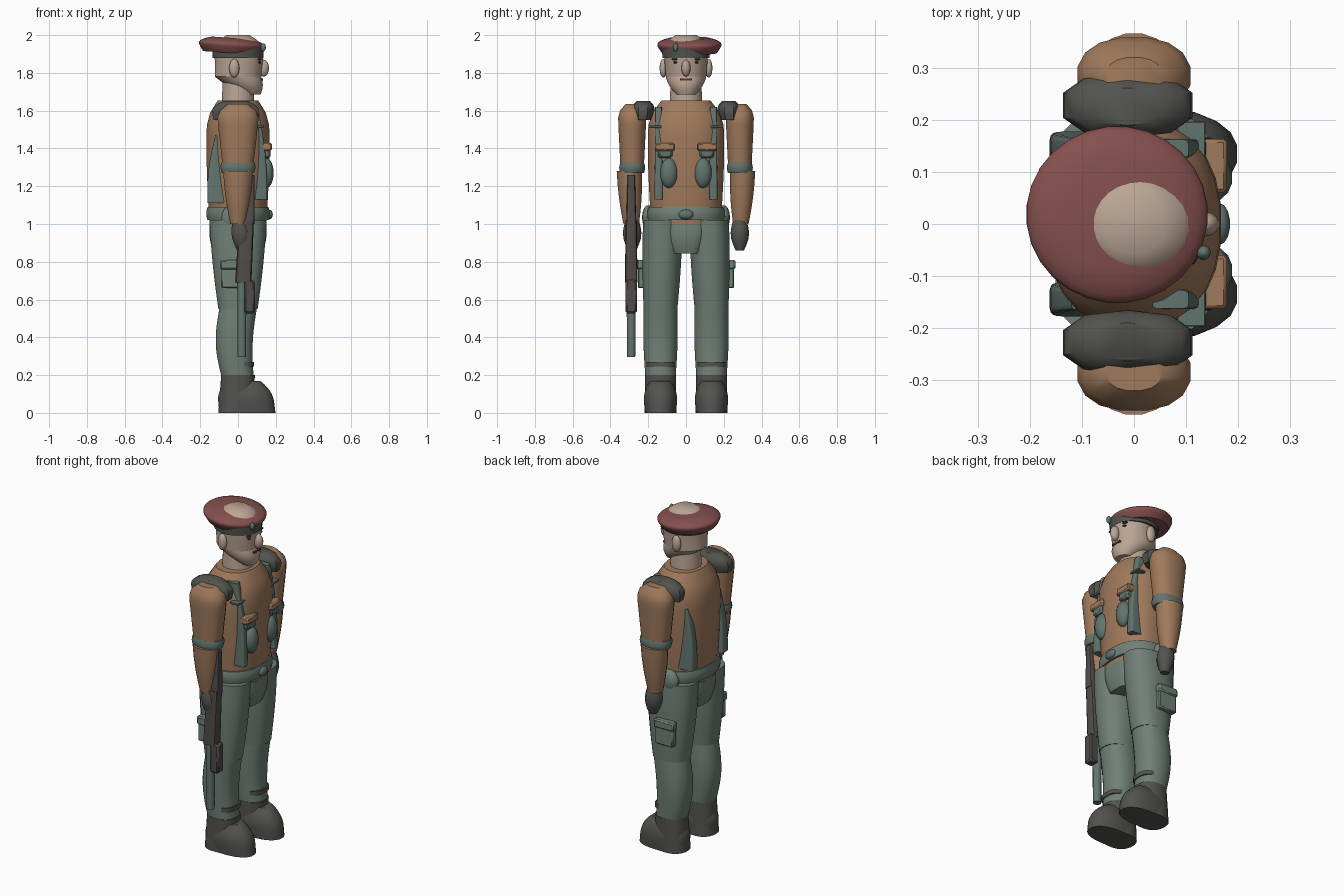
import bpy, bmesh, math
from mathutils import Matrix, Vector

default_cube = bpy.data.objects.get("Cube")
if default_cube:
    bpy.data.objects.remove(default_cube, do_unlink=True)


def to_linear(channel):
    value = channel / 255
    return ((value + 0.055) / 1.055) ** 2.4


def material(name, red, green, blue):
    colour = [to_linear(red), to_linear(green), to_linear(blue), 1]
    mat = bpy.data.materials.new(name)
    mat.use_nodes = True
    mat.diffuse_color = colour
    mat.node_tree.nodes["Principled BSDF"].inputs["Base Color"].default_value = colour
    return mat


SKIN = material("skin", 186, 165, 148)
BROWN = material("brown cloth", 160, 122, 92)
GREEN = material("green cloth", 112, 128, 118)
WEBBING = material("webbing green", 98, 116, 110)
WINE = material("wine felt", 132, 80, 78)
LEATHER = material("dark leather", 82, 82, 78)
METAL = material("gun metal", 80, 76, 74)
LIP = material("dark red", 105, 50, 48)
BLACK = material("near black", 45, 42, 40)


def finish(name, mat, bm, paired):
    """Make the object, shade it, and mirror it across the body if it is one of a pair."""
    bmesh.ops.recalc_face_normals(bm, faces=bm.faces)
    mesh = bpy.data.meshes.new(name)
    bm.to_mesh(mesh)
    bm.free()
    mesh.materials.append(mat)
    part = bpy.data.objects.new(name, mesh)
    bpy.context.collection.objects.link(part)
    bpy.ops.object.select_all(action="DESELECT")
    bpy.context.view_layer.objects.active = part
    part.select_set(True)
    bpy.ops.object.shade_smooth_by_angle(angle=math.radians(40))
    if paired:
        mirror = part.modifiers.new("mirror", "MIRROR")
        mirror.use_axis = (False, True, False)
        mirror.use_mirror_merge = False
    return part


def signed_power(value, exponent):
    return math.copysign(abs(value) ** exponent, value)


def tapered(name, mat, low, high, size_low, size_high, swell=0, bow=0,
            dome=0, crown=1, power=2, sides=20, steps=10, paired=False):
    """Upright form between two points. Swell fattens and bow shifts its middle;
    dome is the share of the height that rounds in to the crown fraction."""
    bm = bmesh.new()
    rings = []
    for step in range(steps + 1):
        t = step / steps
        arch = math.sin(math.pi * t)
        centre = Vector(low).lerp(Vector(high), t) + Vector((bow * arch, 0, 0))
        size = Vector(size_low).lerp(Vector(size_high), t) + Vector((swell, swell)) * arch
        if t > 1 - dome:
            into_dome = (t - 1 + dome) / dome
            size *= math.sqrt(1 - (1 - crown ** 2) * into_dome ** 2)
        ring = []
        for side in range(sides):
            angle = math.tau * (side + 0.5) / sides
            across = size.x * signed_power(math.cos(angle), 2 / power)
            along = size.y * signed_power(math.sin(angle), 2 / power)
            ring.append(bm.verts.new(centre + Vector((across, along, 0))))
        rings.append(ring)
    for below, above in zip(rings, rings[1:]):
        for side in range(sides):
            after = (side + 1) % sides
            bm.faces.new((below[side], below[after], above[after], above[side]))
    bm.faces.new(rings[0])
    bm.faces.new(rings[-1])
    return finish(name, mat, bm, paired)


def placement(centre, size):
    return Matrix.Translation(centre) @ Matrix.Diagonal((*size, 1))


def ball(name, mat, centre, radii, paired=False):
    bm = bmesh.new()
    bmesh.ops.create_uvsphere(bm, u_segments=14, v_segments=8, radius=1,
                              matrix=placement(centre, radii))
    return finish(name, mat, bm, paired)


def box(name, mat, centre, size, paired=False):
    bm = bmesh.new()
    bmesh.ops.create_cube(bm, size=1, matrix=placement(centre, size))
    bmesh.ops.bevel(bm, geom=bm.edges[:], offset=min(size) / 6, segments=1, affect="EDGES")
    return finish(name, mat, bm, paired)


# Landmarks shared by several parts
LEG = 0.135
ARM = 0.285
STRAP = 0.145
HIP = 1.02
KNEE = 0.55
ELBOW = 1.28

# Torso, belt and hips
tapered("shirt", BROWN, low=(0, 0, 1), high=(0, 0, 1.655), size_low=(.15, .185),
        size_high=(.165, .2), swell=.01, dome=.25, crown=.65, power=2.3, sides=24)
tapered("belt", GREEN, low=(0, 0, HIP), high=(0, 0, 1.09), size_low=(.163, .2),
        size_high=(.163, .2), swell=.006, power=2.3, sides=24, steps=4)
ball("belt_buckle", WEBBING, centre=(.165, 0, 1.05), radii=(.02, .04, .026))
tapered("hips", GREEN, low=(0, 0, .845), high=(0, 0, 1), size_low=(.13, .08),
        size_high=(.15, .114), swell=.01, power=4, steps=6)

# Neck and head
tapered("neck", SKIN, low=(0, 0, 1.6), high=(0, 0, 1.78), size_low=(.09, .09), size_high=(.08, .08))
tapered("jaw", SKIN, low=(.075, 0, 1.685), high=(0, 0, 1.78), size_low=(.045, .05),
        size_high=(.124, .108), swell=.01, sides=24)
tapered("skull", SKIN, low=(0, 0, 1.78), high=(0, 0, 2), size_low=(.124, .108),
        size_high=(.136, .126), bow=.005, dome=.5, crown=.45, sides=24)
ball("nose", SKIN, centre=(.135, 0, 1.825), radii=(.03, .024, .045))
box("mouth", LIP, centre=(.122, 0, 1.765), size=(.02, .066, .012))
ball("ears", SKIN, centre=(-.02, .12, 1.825), radii=(.028, .02, .05), paired=True)
ball("brows", BLACK, centre=(.112, .053, 1.872), radii=(.012, .025, .005), paired=True)
ball("eyes", BLACK, centre=(.112, .053, 1.856), radii=(.01, .014, .007), paired=True)

# Beret with band and badge
tapered("beret_band", LEATHER, low=(0, 0, 1.88), high=(0, 0, 1.93), size_low=(.136, .126),
        size_high=(.138, .128), sides=24, steps=2)
beret = tapered("beret", WINE, low=(0, 0, -.04), high=(0, 0, .04), size_low=(.15, .145),
                size_high=(.18, .175), swell=.01, dome=.5, crown=.6, sides=28)
beret.location = (-.033, .018, 1.945)
beret.rotation_euler.y = math.radians(4)
ball("beret_badge", WEBBING, centre=(.134, -.055, 1.935), radii=(.014, .014, .022))

# Legs and boots
tapered("thighs", GREEN, low=(0, LEG, KNEE), high=(0, .123, HIP), size_low=(.105, .09),
        size_high=(.153, .105), swell=.006, power=2.3, paired=True)
tapered("shins", GREEN, low=(0, LEG, .18), high=(0, LEG, KNEE), size_low=(.085, .08),
        size_high=(.1, .09), swell=.006, bow=-.02, power=2.3, paired=True)
tapered("ankle_straps", LEATHER, low=(0, LEG, .245), high=(0, LEG, .27), size_low=(.086, .08),
        size_high=(.086, .08), power=2.8, steps=1, paired=True)
tapered("boot_shafts", LEATHER, low=(-.01, LEG, 0), high=(0, LEG, .2), size_low=(.095, .085),
        size_high=(.09, .083), power=2.3, paired=True)
tapered("boot_feet", LEATHER, low=(.05, LEG, 0), high=(.03, LEG, .17), size_low=(.15, .083),
        size_high=(.135, .085), swell=.005, dome=.6, crown=.65, power=2.3, paired=True)

# Pockets on the thighs and pouches at the belt
box("cargo_pockets", GREEN, centre=(-.03, .235, .73), size=(.12, .04, .14), paired=True)
box("pocket_flaps", GREEN, centre=(-.03, .24, .785), size=(.13, .044, .05), paired=True)
ball("hip_pouches", GREEN, centre=(-.03, .2, 1.035), radii=(.06, .033, .065), paired=True)

# Arms, hands and shoulder pads
tapered("upper_arms", BROWN, low=(0, ARM, ELBOW), high=(0, ARM, 1.635), size_low=(.08, .062),
        size_high=(.12, .08), dome=.25, crown=.45, power=2.3, sides=16, paired=True)
tapered("sleeve_cuffs", WEBBING, low=(0, ARM, 1.27), high=(0, ARM, 1.325), size_low=(.086, .064),
        size_high=(.09, .064), swell=.006, power=2.3, sides=16, steps=4, paired=True)
tapered("forearms", BROWN, low=(0, .29, 1), high=(0, .3, ELBOW), size_low=(.042, .042),
        size_high=(.08, .068), swell=.006, sides=16, paired=True)
tapered("hands", LEATHER, low=(.02, ARM, .86), high=(.01, ARM, 1.02), size_low=(.025, .022),
        size_high=(.038, .035), swell=.02, sides=10, steps=5, paired=True)
tapered("shoulder_pads", LEATHER, low=(-.012, .23, 1.55), high=(-.012, .226, 1.65),
        size_low=(.122, .05), size_high=(.13, .066), swell=.005, dome=.6, crown=.55,
        power=2.5, sides=10, steps=5, paired=True)

# Webbing on the chest and back
tapered("chest_straps", WEBBING, low=(.11, STRAP, 1.13), high=(.07, STRAP, 1.62),
        size_low=(.045, .022), size_high=(.035, .018), bow=.015, power=6, paired=True)
tapered("back_straps", WEBBING, low=(-.11, STRAP, 1.11), high=(-.1, STRAP, 1.47),
        size_low=(.052, .033), size_high=(.02, .02), bow=-.015, power=6, paired=True)
box("chest_hooks", WEBBING, centre=(.11, .16, 1.515), size=(.055, .075, .012), paired=True)
box("pouches", WEBBING, centre=(.145, .11, 1.385), size=(.055, .075, .07), paired=True)
box("pouch_flaps", BROWN, centre=(.15, .112, 1.408), size=(.058, .104, .042), paired=True)
ball("canteens", WEBBING, centre=(.15, .09, 1.27), radii=(.04, .047, .08), paired=True)

# Rifle held muzzle down in the right hand
GRIP = -0.29
tapered("rifle_barrel", WEBBING, low=(.02, GRIP, .295), high=(.02, GRIP, .72),
        size_low=(.024, .022), size_high=(.025, .027), sides=12, steps=1)
box("rifle_magazine", METAL, centre=(.062, GRIP, .615), size=(.055, .06, .175))
tapered("rifle_body", METAL, low=(.028, GRIP, .69), high=(.045, GRIP, 1.02), size_low=(.044, .034),
        size_high=(.04, .03), power=4, sides=12, steps=4)
tapered("rifle_stock", METAL, low=(.058, GRIP, 1), high=(.07, GRIP, 1.26), size_low=(.03, .027),
        size_high=(.018, .02), power=4, sides=12, steps=1)
